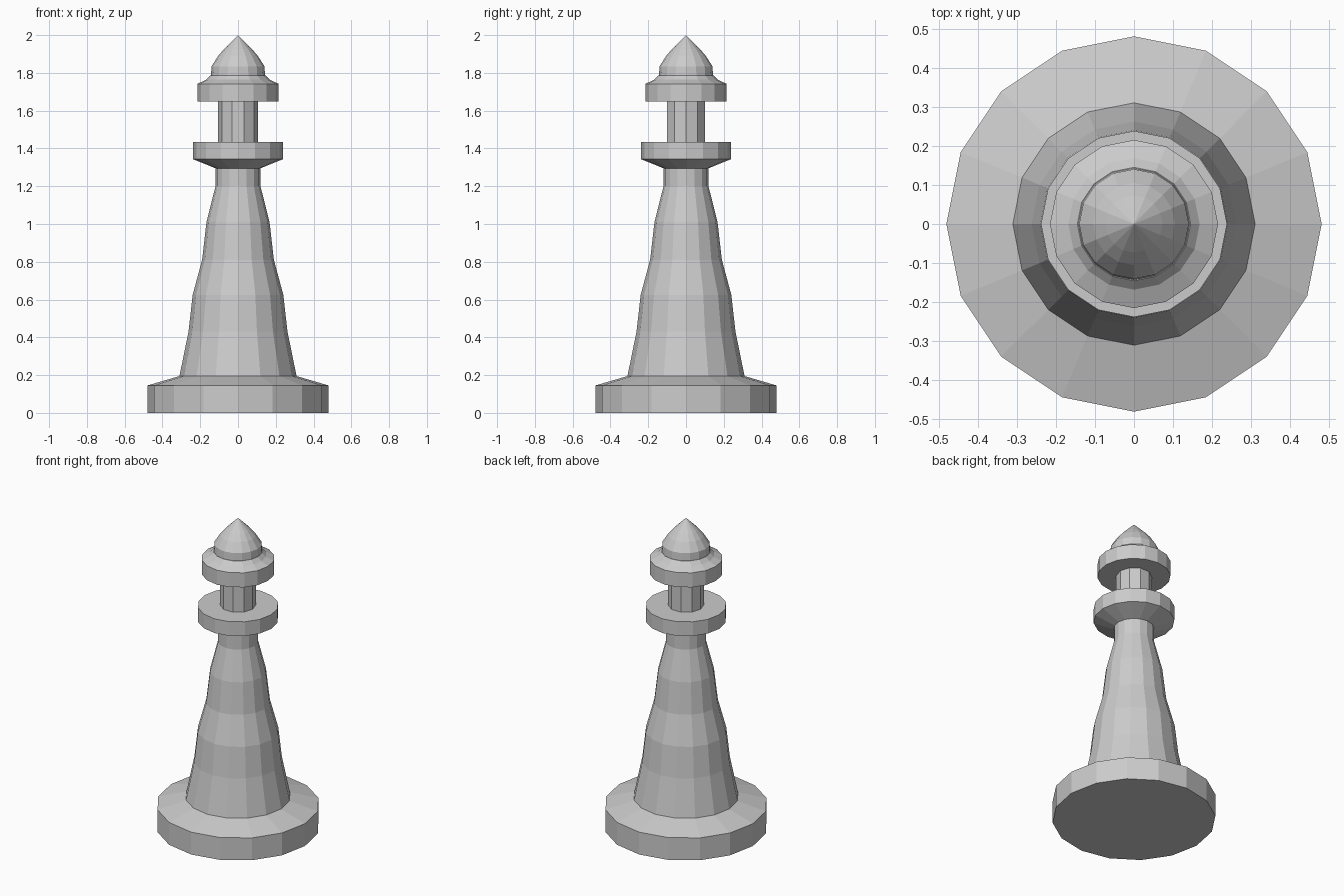
import bpy, bmesh
from math import cos, sin, tau

cube = bpy.data.objects.get("Cube")
if cube:
    bpy.data.objects.remove(cube)

# Single stone colour
stone = bpy.data.materials.new("grey_stone")
stone.use_nodes = True
colour = (0.6, 0.6, 0.6, 1)
stone.diffuse_color = colour
stone.node_tree.nodes["Principled BSDF"].inputs["Base Color"].default_value = colour


def turned_part(name, profile, sides=16):
    """Turn a (radius, height) profile about z, closing both ends."""
    bm = bmesh.new()
    rings = []
    for r, z in profile:
        if r == 0:
            rings.append([bm.verts.new((0, 0, z))] * sides)
        else:
            rings.append([bm.verts.new((r * cos(tau * i / sides), r * sin(tau * i / sides), z))
                          for i in range(sides)])
    for low, high in zip(rings, rings[1:]):
        for i in range(sides):
            j = (i + 1) % sides
            corners = [low[i], low[j], high[j], high[i]]
            bm.faces.new(list(dict.fromkeys(corners)))
    bm.faces.new(rings[0][::-1])
    if profile[-1][0] > 0:
        bm.faces.new(rings[-1])
    mesh = bpy.data.meshes.new(name)
    bm.to_mesh(mesh)
    bm.free()
    mesh.materials.append(stone)
    obj = bpy.data.objects.new(name, mesh)
    bpy.context.collection.objects.link(obj)
    return obj


# Wide foot with a sloping top
turned_part("base", [(0.48, 0), (0.48, 0.145), (0.31, 0.195)])
# Stepped taper of the shaft
turned_part("tower", [(0.31, 0.195), (0.262, 0.43), (0.24, 0.625), (0.19, 0.81),
                      (0.167, 1.01), (0.119, 1.2), (0.119, 1.295)])
# Balcony with a flared underside
turned_part("gallery", [(0.119, 1.295), (0.238, 1.343), (0.238, 1.435)])
# Narrow ten-sided lamp room
turned_part("lantern_room", [(0.105, 1.435), (0.105, 1.648)], sides=10)
# Roof ring with its curved shoulder
turned_part("roof_ring", [(0.215, 1.648), (0.215, 1.742), (0.168, 1.764), (0.145, 1.787)])
# Pointed dome
turned_part("dome", [(0.143, 1.787), (0.14, 1.835), (0.105, 1.89), (0.073, 1.927), (0, 2)])
